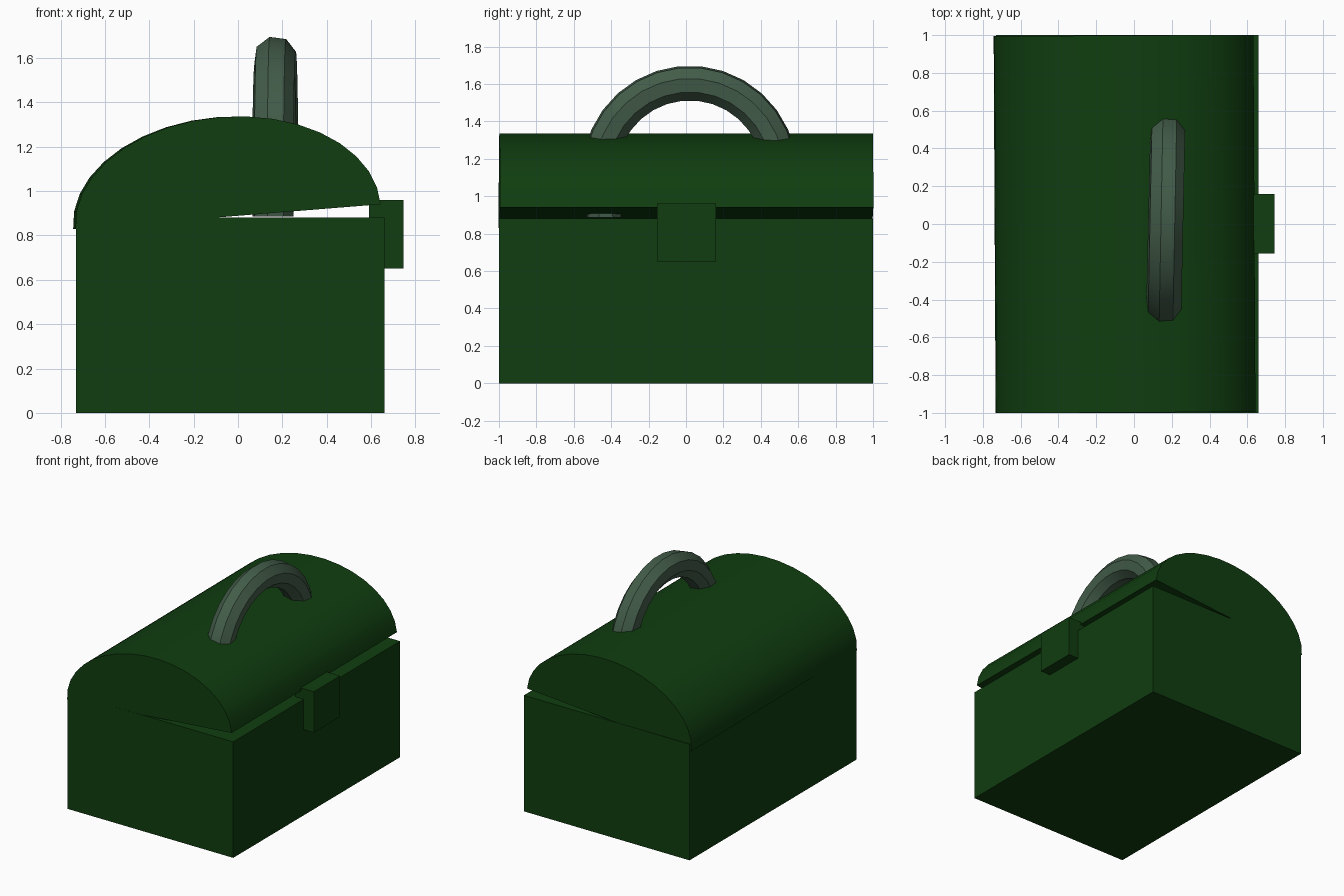
import bpy, bmesh
from math import sin, cos, radians, pi
from mathutils import Matrix, Vector

if "Cube" in bpy.data.objects:
    bpy.data.objects.remove(bpy.data.objects["Cube"])


def material(name, rgb):
    mat = bpy.data.materials.new(name)
    mat.use_nodes = True
    mat.diffuse_color = (*rgb, 1)
    mat.node_tree.nodes["Principled BSDF"].inputs["Base Color"].default_value = (*rgb, 1)
    return mat


green = material("dark green", (0.005, 0.047, 0.005))
grey = material("grey green", (0.056, 0.108, 0.067))


def finish(name, bm, mat, smooth=False):
    bmesh.ops.recalc_face_normals(bm, faces=bm.faces)
    mesh = bpy.data.meshes.new(name)
    bm.to_mesh(mesh)
    bm.free()
    mesh.materials.append(mat)
    obj = bpy.data.objects.new(name, mesh)
    bpy.context.collection.objects.link(obj)
    if smooth:
        bpy.ops.object.select_all(action='DESELECT')
        obj.select_set(True)
        bpy.context.view_layer.objects.active = obj
        bpy.ops.object.shade_smooth_by_angle(angle=radians(30))
    return obj


def box(name, low, high, mat):
    low, high = Vector(low), Vector(high)
    bm = bmesh.new()
    bmesh.ops.create_cube(bm, size=1)
    bmesh.ops.scale(bm, vec=high - low, verts=bm.verts)
    bmesh.ops.translate(bm, vec=(low + high) / 2, verts=bm.verts)
    return finish(name, bm, mat)


def loft(bm, rings):
    # Skin closed rings of points and cap both ends
    loops = [[bm.verts.new(p) for p in ring] for ring in rings]
    for a, b in zip(loops, loops[1:]):
        for i in range(len(a)):
            j = (i + 1) % len(a)
            bm.faces.new((a[i], a[j], b[j], b[i]))
    bm.faces.new(loops[0])
    bm.faces.new(loops[-1])


# Body and latch
box("box_body", (-0.73, -1, 0), (0.66, 1, 0.88), green)
box("latch", (0.59, -0.155, 0.65), (0.745, 0.16, 0.96), green)

# Domed lid: half ellipse profile, slightly open
steps = 18
arc = [(0.69 * cos(pi * i / steps), 0.45 * sin(pi * i / steps)) for i in range(steps + 1)]
bm = bmesh.new()
loft(bm, [[(x, y, z) for x, z in arc] for y in (-0.998, 0.998)])
lid = finish("lid", bm, green, smooth=True)
lid.matrix_world = (Matrix.Translation((-0.05, 0, 0.885))
                    @ Matrix.Rotation(radians(0.3), 4, 'Z')
                    @ Matrix.Rotation(radians(-4.6), 4, 'Y'))

# Arched handle: eight-sided tube whose legs run down through the lid
radius, tube, centre = 0.483, 0.096, Vector((0.168, 0.02, 1.122))
path = [(cos(radians(a)), sin(radians(a)), radians(a)) for a in range(0, 181, 12)]
path = [(1, -0.36, 0)] + path + [(-0.95, -0.49, pi)]
rings = []
for py, pz, angle in path:
    mid = centre + Vector((0.022 * py * radius, py * radius, pz * radius))
    out = Vector((0, cos(angle), sin(angle)))
    ring = []
    for k in range(8):
        t = radians(15 + 45 * k)
        ring.append(mid + Vector((tube * cos(t), 0, 0)) + out * tube * sin(t))
    rings.append(ring)
bm = bmesh.new()
loft(bm, rings)
finish("handle", bm, grey, smooth=True)
